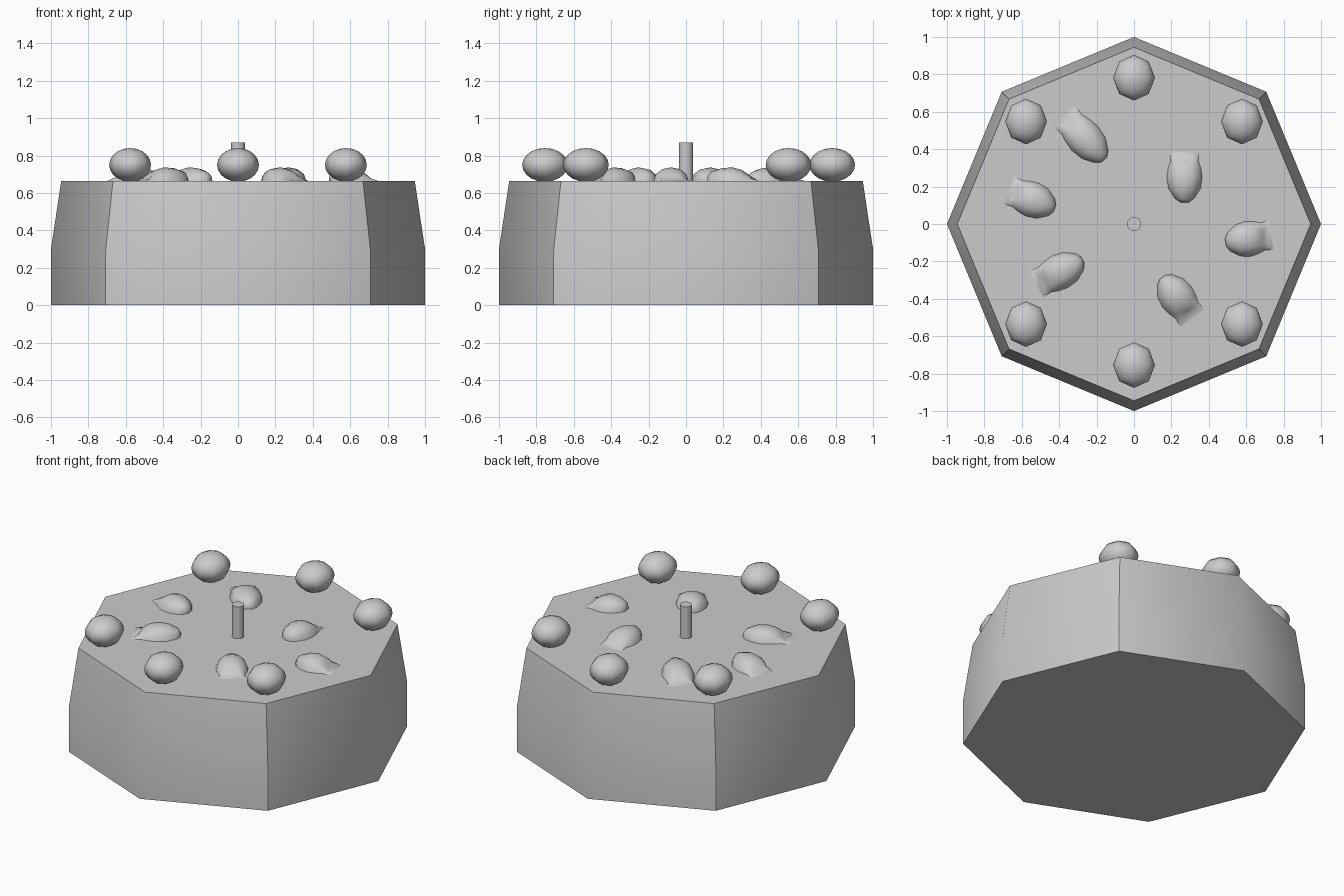
import bpy, bmesh
from math import sin, cos, pi, atan2
from mathutils import Matrix, Vector

cube = bpy.data.objects.get("Cube")
if cube:
    bpy.data.objects.remove(cube, do_unlink=True)

TOP = 0.665
grey = bpy.data.materials.new("plain grey")
grey.use_nodes = True
grey.diffuse_color = (0.6, 0.6, 0.6, 1)
grey.node_tree.nodes["Principled BSDF"].inputs["Base Color"].default_value = (0.6, 0.6, 0.6, 1)


def finish(bm, name, matrix=Matrix(), sharp=None):
    """Turn a bmesh into a smooth-shaded object with chosen sharp edges."""
    bmesh.ops.recalc_face_normals(bm, faces=bm.faces)
    for f in bm.faces:
        f.smooth = True
    for e in bm.edges:
        if sharp and sharp(e):
            e.smooth = False
    mesh = bpy.data.meshes.new(name)
    bm.to_mesh(mesh)
    bm.free()
    mesh.materials.append(grey)
    ob = bpy.data.objects.new(name, mesh)
    ob.matrix_world = matrix
    bpy.context.collection.objects.link(ob)
    return ob


def bridge(bm, rings, closed):
    """Join successive rings of vertices with quads."""
    for a, b in zip(rings, rings[1:]):
        n = len(a)
        for i in range(n if closed else n - 1):
            j = (i + 1) % n
            bm.faces.new((a[i], a[j], b[j], b[i]))


# Eight-sided cake, tapering above the middle
bm = bmesh.new()
rings = [[bm.verts.new((r * cos(k * pi / 4), r * sin(k * pi / 4), z)) for k in range(8)]
         for r, z in ((1, 0), (1, 0.3), (0.945, TOP))]
bridge(bm, rings, True)
bm.faces.new(rings[0])
bm.faces.new(rings[-1])


def cake_sharp(e):
    a, b = (v.co for v in e.verts)
    if abs(a.z - b.z) < 0.01:
        return abs(a.z - 0.3) > 0.01      # rims are crisp, the middle ring is soft
    return abs(a.x * a.y) > 0.1           # diagonal corners are crisp


finish(bm, "cake_body", sharp=cake_sharp)

# Candle
bm = bmesh.new()
bmesh.ops.create_cone(bm, cap_ends=True, segments=16, radius1=0.037, radius2=0.037, depth=0.22)
finish(bm, "candle", Matrix.Translation((0, 0, 0.76)),
       lambda e: any(len(f.verts) > 4 for f in e.link_faces))

# Round cherries around the rim
for n, (x, y) in enumerate([(0, 0.782), (0, -0.754), (0.577, 0.548), (-0.577, 0.548),
                            (0.577, -0.535), (-0.577, -0.535)]):
    bm = bmesh.new()
    bmesh.ops.create_uvsphere(bm, u_segments=8, v_segments=10, radius=1)
    finish(bm, f"cherry_{n + 1}",
           Matrix.Translation((x, y, 0.75)) @ Matrix.Diagonal((0.112, 0.122, 0.09, 1)))


# Strawberry halves: rounded nose, flat forked leaf end
def strawberry(name, tail, nose):
    tail, nose = Vector(tail), Vector(nose)
    mid, d = (tail + nose) / 2, nose - tail
    bm = bmesh.new()
    rings = []
    # position along the length, half width, height
    for u, w, h in ((0.135, 0.02, 0.025), (0.115, 0.05, 0.05), (0.06, 0.085, 0.068),
                    (0, 0.095, 0.073), (-0.05, 0.088, 0.06), (-0.09, 0.075, 0.035),
                    (-0.1, 0.08, 0.012)):
        fork = 0.045 if u == -0.1 else 0
        ring = []
        for k in range(7):
            c, s = cos(k * pi / 6), sin(k * pi / 6)
            ring.append(bm.verts.new((u - fork * c * c, w * c, h * s)))
        rings.append(ring)
    bridge(bm, rings, False)
    bm.faces.new(rings[0])
    bm.faces.new(rings[-1])
    # flat underside
    for a, b in zip(rings, rings[1:]):
        bm.faces.new((a[0], b[0], b[-1], a[-1]))
    size = d.length / 0.28
    finish(bm, name, Matrix.Translation((mid.x, mid.y, TOP - 0.001))
           @ Matrix.Rotation(atan2(d.y, d.x), 4, 'Z') @ Matrix.Diagonal((size, 1, 1, 1)),
           lambda e: len(e.link_faces) == 2 and e.calc_face_angle() > 1)


for n, (tail, nose) in enumerate([((-0.37, 0.575), (-0.155, 0.34)), ((0.27, 0.385), (0.27, 0.11)),
                                  ((0.73, -0.06), (0.485, -0.1)), ((0.31, -0.5), (0.15, -0.28)),
                                  ((-0.52, -0.32), (-0.27, -0.19)), ((-0.665, 0.18), (-0.42, 0.08))]):
    strawberry(f"strawberry_half_{n + 1}", tail, nose)
